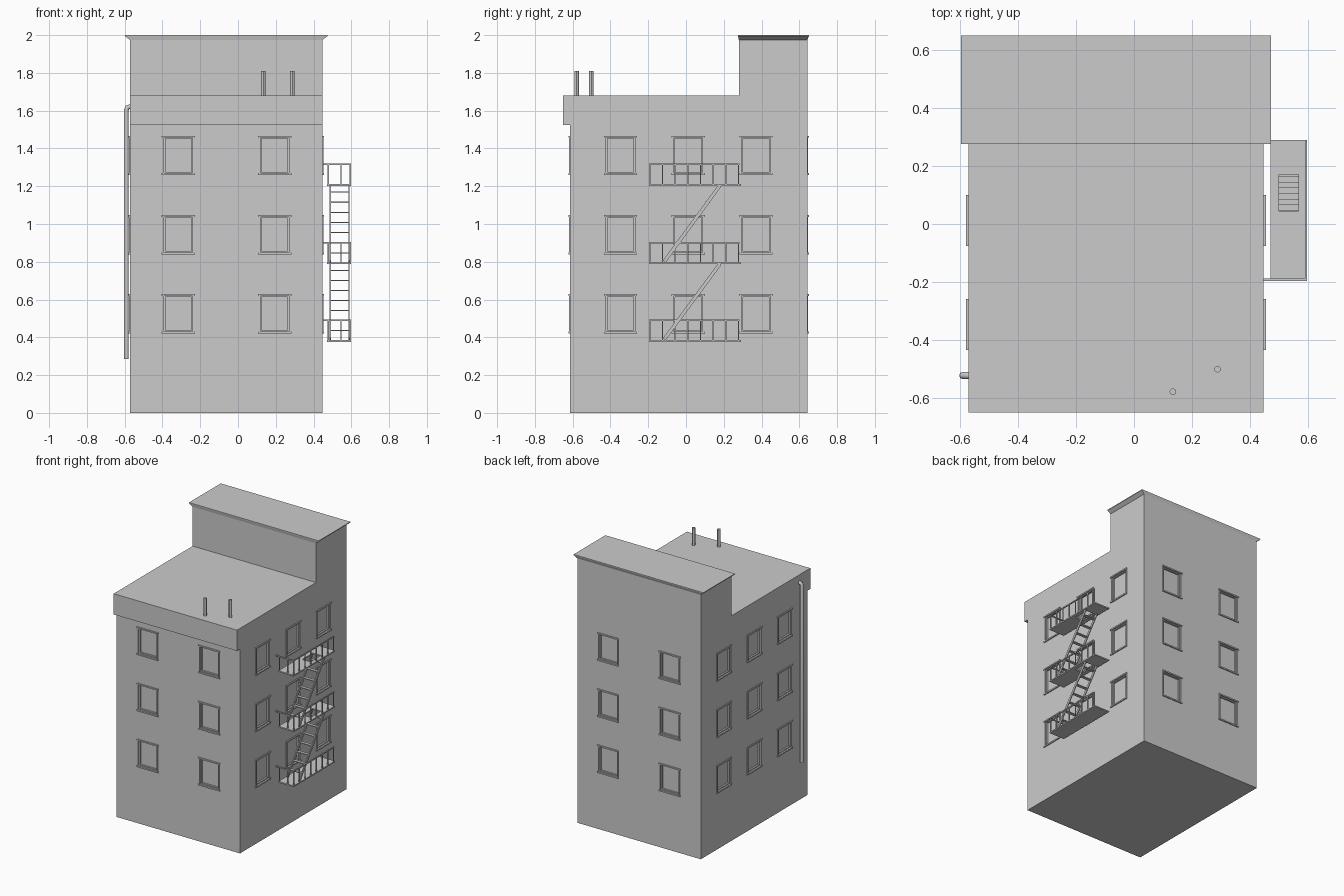
import bpy, bmesh, math
from mathutils import Vector, Matrix

if "Cube" in bpy.data.objects:
    bpy.data.objects.remove(bpy.data.objects["Cube"])

X0, X1, Y0, Y1 = -0.572, 0.447, -0.615, 0.642


def finish(name, bm):
    bmesh.ops.recalc_face_normals(bm, faces=bm.faces)
    me = bpy.data.meshes.new(name)
    bm.to_mesh(me)
    bm.free()
    ob = bpy.data.objects.new(name, me)
    bpy.context.collection.objects.link(ob)
    return ob


def box(bm, lo, hi, m=Matrix()):
    lo, hi = Vector(lo), Vector(hi)
    t = Matrix.Translation((lo + hi) / 2) @ Matrix.Diagonal((*(hi - lo), 1))
    bmesh.ops.create_cube(bm, size=1, matrix=m @ t)


def beam(bm, a, b, wx, wz):
    # straight bar from a to b, wx wide and wz thick
    a, b = Vector(a), Vector(b)
    z = (b - a).normalized()
    x = Vector((1, 0, 0))
    y = z.cross(x).normalized()
    m = Matrix((x, y, z)).transposed().to_4x4()
    m.translation = a
    box(bm, (-wx / 2, -wz / 2, 0), (wx / 2, wz / 2, (b - a).length), m)


# Walls: stepped side profile extruded across the width
bm = bmesh.new()
profile = [(Y0, 0), (Y1, 0), (Y1, 1.976), (0.281, 1.976), (0.281, 1.68),
           (-0.65, 1.68), (-0.65, 1.525), (Y0, 1.525)]
f = bm.faces.new([bm.verts.new((X0, y, z)) for y, z in profile])
r = bmesh.ops.extrude_face_region(bm, geom=[f])
bmesh.ops.translate(bm, verts=[v for v in r["geom"] if isinstance(v, bmesh.types.BMVert)],
                    vec=(X1 - X0, 0, 0))
walls = finish("building_walls", bm)

# Cornice: flared slab on the rear tower
bm = bmesh.new()
rings = []
for xa, xb, ya, yb, z in ((X0, X1, 0.28, Y1, 1.974), (-0.598, 0.473, 0.276, 0.65, 1.994),
                          (-0.598, 0.473, 0.276, 0.65, 2.0)):
    rings.append([bm.verts.new(p) for p in ((xa, ya, z), (xb, ya, z), (xb, yb, z), (xa, yb, z))])
bm.faces.new(rings[0])
bm.faces.new(rings[-1])
for a, b in zip(rings, rings[1:]):
    for i in range(4):
        j = (i + 1) % 4
        bm.faces.new((a[i], a[j], b[j], b[i]))
finish("tower_cornice", bm)

# Window placement: local x along wall, local -y outward, origin at the centre
spots = []
for z in (0.525, 0.943, 1.363):
    for x in (-0.316, 0.194):
        spots += [((x, Y0, z), 0), ((x, Y1, z), math.pi)]
    for y in (-0.347, 0.012, 0.371):
        spots += [((X1, y, z), math.pi / 2), ((X0, y, z), -math.pi / 2)]

cut, frames = bmesh.new(), bmesh.new()
for pos, ang in spots:
    m = Matrix.Translation(pos) @ Matrix.Rotation(ang, 4, 'Z')
    box(cut, (-0.079, -0.03, -0.096), (0.079, 0.018, 0.096), m)
    # outer trim
    for s in (-1, 1):
        box(frames, (min(s * 0.076, s * 0.085), -0.005, -0.098),
            (max(s * 0.076, s * 0.085), 0.004, 0.098), m)
        # inner sash
        box(frames, (min(s * 0.069, s * 0.079), 0.006, -0.096),
            (max(s * 0.069, s * 0.079), 0.019, 0.096), m)
    for za, zb in ((-0.104, -0.094), (0.094, 0.104)):
        box(frames, (-0.088, -0.008, za), (0.088, 0.004, zb), m)
    for za, zb in ((-0.096, -0.087), (0.089, 0.096)):
        box(frames, (-0.079, 0.006, za), (0.079, 0.019, zb), m)
finish("window_frames", frames)
cutter = finish("window_cutter", cut)
cutter.hide_render = True
cutter.hide_set(True)
mod = walls.modifiers.new("window_recesses", 'BOOLEAN')
mod.operation = 'DIFFERENCE'
mod.solver = 'EXACT'
mod.object = cutter

# Fire escape: platforms, the upper two with a hatch for the stairs
levels = (0.376, 0.787, 1.202)
PX0, PX1, PY0, PY1 = 0.471, 0.598, -0.197, 0.29
HX0, HX1, HY0, HY1 = 0.5, 0.568, 0.045, 0.17
bm = bmesh.new()
for i, z in enumerate(levels):
    t = z + 0.009
    if i == 0:
        box(bm, (PX0, PY0, z), (PX1, PY1, t))
    else:
        box(bm, (PX0, PY0, z), (PX1, HY0, t))
        box(bm, (PX0, HY1, z), (PX1, PY1, t))
        box(bm, (PX0, HY0, z), (HX0, HY1, t))
        box(bm, (HX1, HY0, z), (PX1, HY1, t))
finish("escape_platforms", bm)

# Railings: posts along the outer side and the front end
bm = bmesh.new()
h = 0.0035
for z in levels:
    top = z + 0.117
    posts = [(0.594, -0.192 + i * 0.0672) for i in range(8)] + [(0.477, -0.192), (0.545, -0.192)]
    for x, y in posts:
        box(bm, (x - h, y - h, z), (x + h, y + h, top))
    box(bm, (0.59, -0.197, top - 0.006), (0.598, 0.284, top + 0.002))
    box(bm, (X1 - 0.005, -0.196, top - 0.006), (0.598, -0.188, top + 0.002))
finish("escape_railings", bm)

# Stairs between platforms
bm = bmesh.new()
for za, zb in zip(levels, levels[1:]):
    a, b = Vector((0, -0.115, za + 0.014)), Vector((0, 0.18, zb + 0.002))
    for x in (0.489, 0.588):
        beam(bm, a + Vector((x, 0, 0)), b + Vector((x, 0, 0)), 0.007, 0.018)
    for i in range(7):
        p = a.lerp(b, (i + 0.85) / 7.5)
        box(bm, (0.489, p.y - 0.011, p.z - 0.003), (0.588, p.y + 0.011, p.z + 0.003))
finish("escape_stairs", bm)

# Drainpipe: bevelled curve bending into the wall at the top
cu = bpy.data.curves.new("drainpipe", 'CURVE')
cu.dimensions = '3D'
cu.bevel_depth = 0.0125
cu.bevel_resolution = 2
cu.use_fill_caps = True
path = [(-0.591, 0.285), (-0.591, 1.605), (-0.586, 1.617), (-0.565, 1.624)]
sp = cu.splines.new('POLY')
sp.points.add(len(path) - 1)
for p, (x, z) in zip(sp.points, path):
    p.co = (x, -0.523, z, 1)
bpy.context.collection.objects.link(bpy.data.objects.new("drainpipe", cu))

# Roof vent pipes
for i, (x, y) in enumerate(((0.134, -0.579), (0.288, -0.501))):
    bpy.ops.mesh.primitive_cylinder_add(vertices=12, radius=0.0115, depth=0.135,
                                        location=(x, y, 1.7425))
    bpy.context.object.name = f"roof_vent_{i + 1}"
    bpy.ops.object.shade_smooth_by_angle()
